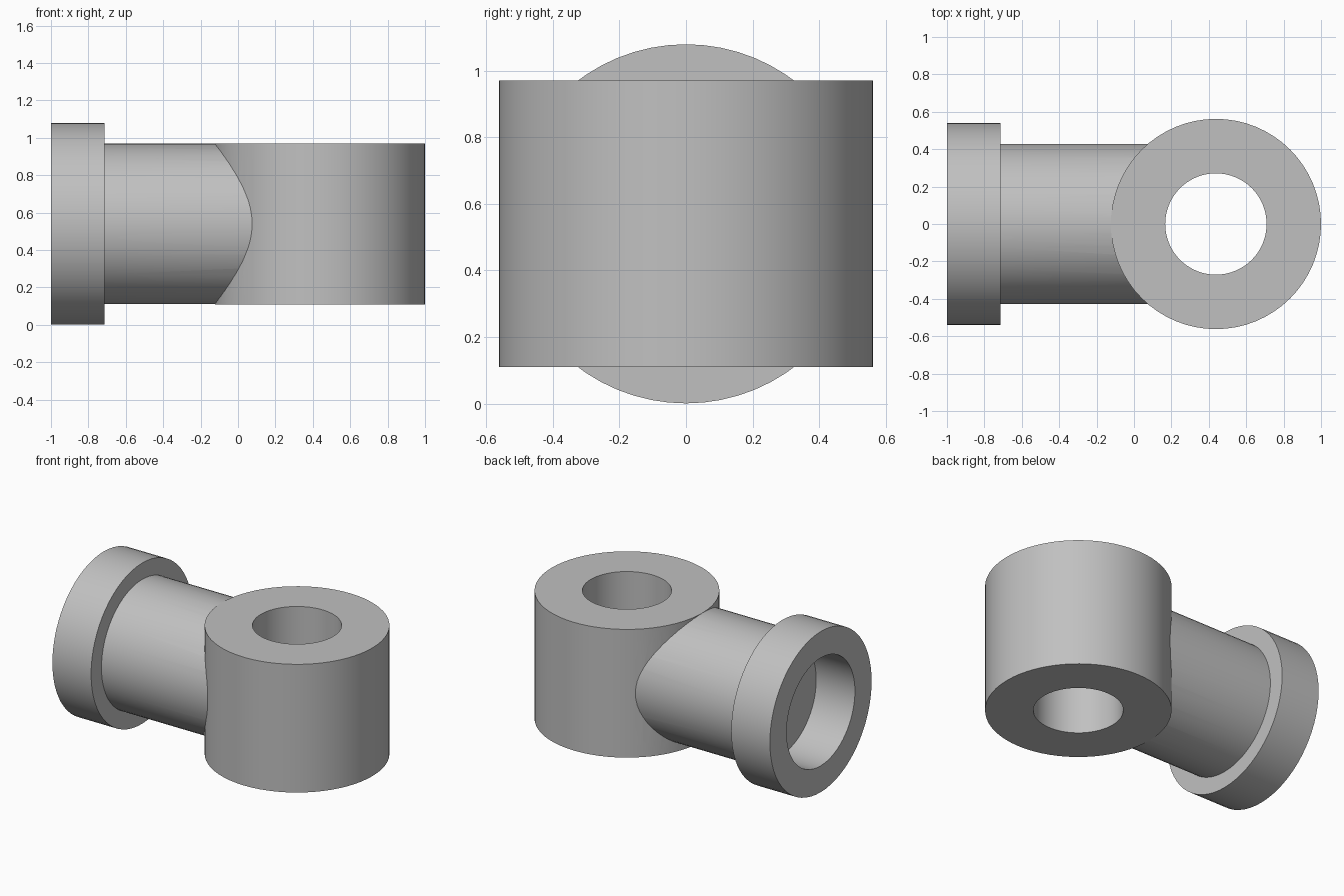
import bpy
import bmesh
from math import cos, sin, tau, radians
from mathutils import Matrix, Vector

SIDES = 64

cube = bpy.data.objects.get("Cube")
if cube:
    bpy.data.objects.remove(cube, do_unlink=True)

grey = bpy.data.materials.new("plain_grey")
grey.use_nodes = True
colour = (0.53, 0.53, 0.53, 1)
grey.diffuse_color = colour
grey.node_tree.nodes["Principled BSDF"].inputs["Base Color"].default_value = colour


def lathe(name, profile, matrix, ring_shaped):
    """Turn (radius, height) points about z; ends are joined or capped."""
    bm = bmesh.new()
    rings = [[bm.verts.new((r * cos(tau * i / SIDES), r * sin(tau * i / SIDES), h))
              for i in range(SIDES)] for r, h in profile]
    pairs = list(zip(rings, rings[1:]))
    if ring_shaped:
        pairs.append((rings[-1], rings[0]))
    else:
        bm.faces.new(rings[0])
        bm.faces.new(rings[-1])
    for a, b in pairs:
        for i in range(SIDES):
            j = (i + 1) % SIDES
            bm.faces.new((a[i], a[j], b[j], b[i]))
    bm.transform(matrix)
    bmesh.ops.recalc_face_normals(bm, faces=bm.faces[:])
    mesh = bpy.data.meshes.new(name)
    bm.to_mesh(mesh)
    bm.free()
    mesh.materials.append(grey)
    obj = bpy.data.objects.new(name, mesh)
    bpy.context.collection.objects.link(obj)
    return obj


AXIS_Z = 0.54

# Upright hub with a through bore
hub = lathe("pipe_joint",
            [(0.562, 0.11), (0.562, 0.97), (0.271, 0.97), (0.271, 0.11)],
            Matrix.Translation(Vector((0.438, 0, 0))), True)

# Horizontal neck with a flange and a blind socket in its end
neck = lathe("flanged_neck",
             [(0.362, -0.713), (0.362, -1), (0.539, -1),
              (0.539, -0.713), (0.429, -0.713), (0.429, 0.12)],
             Matrix.Translation(Vector((0, 0, AXIS_Z))) @ Matrix.Rotation(radians(90), 4, "Y"),
             False)

# Merge the neck into the hub
union = hub.modifiers.new("merge_neck", "BOOLEAN")
union.operation = "UNION"
union.solver = "EXACT"
union.object = neck
bpy.ops.object.select_all(action="DESELECT")
hub.select_set(True)
bpy.context.view_layer.objects.active = hub
bpy.ops.object.modifier_apply(modifier=union.name)
bpy.data.objects.remove(neck, do_unlink=True)
bpy.ops.object.shade_smooth_by_angle(angle=radians(30))
